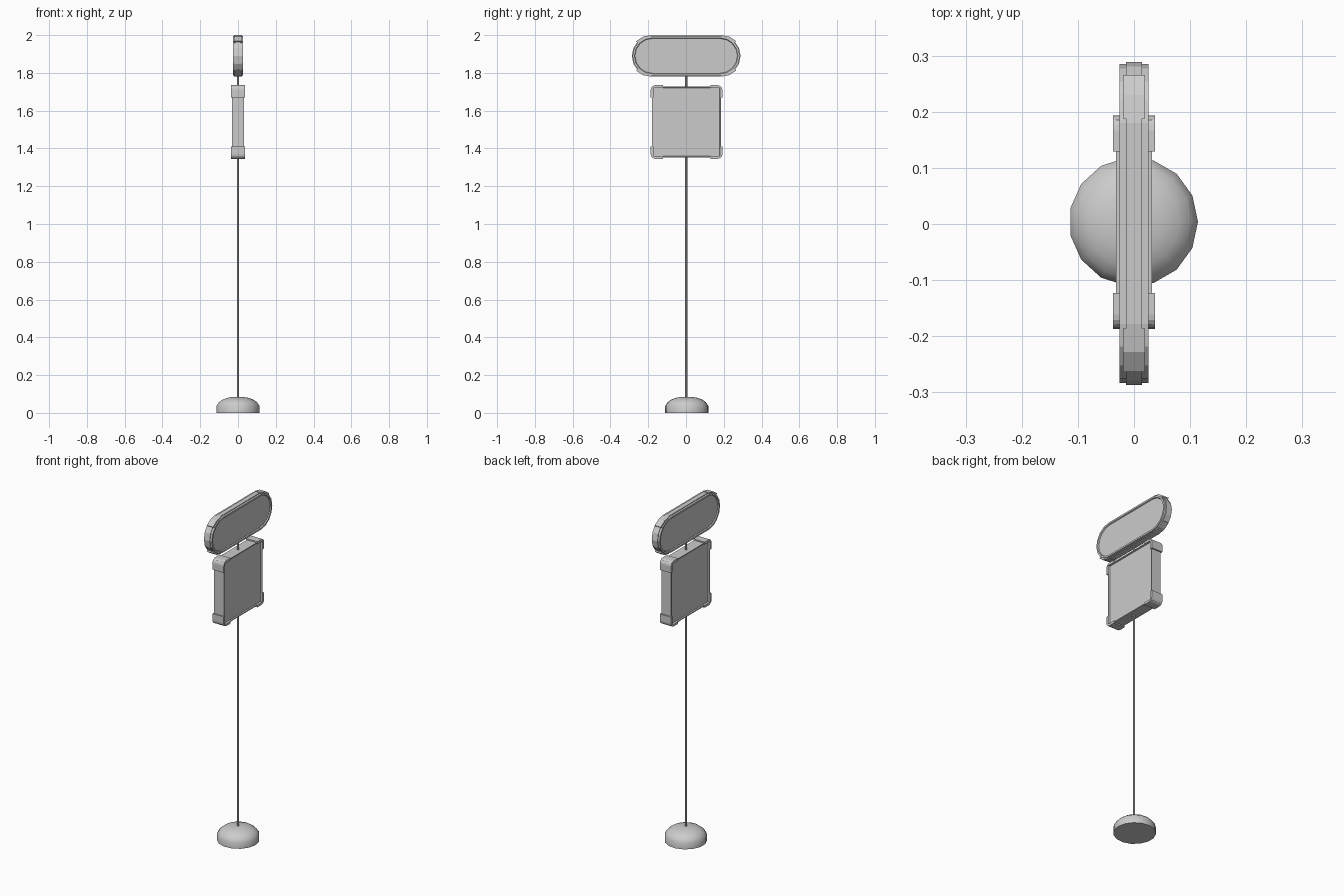
import bpy, bmesh, math

if "Cube" in bpy.data.objects:
    bpy.data.objects.remove(bpy.data.objects["Cube"])

def finish(name, bm, smooth=False):
    bmesh.ops.recalc_face_normals(bm, faces=bm.faces)
    me = bpy.data.meshes.new(name)
    bm.to_mesh(me)
    bm.free()
    ob = bpy.data.objects.new(name, me)
    bpy.context.collection.objects.link(ob)
    if smooth:
        bpy.context.view_layer.objects.active = ob
        ob.select_set(True)
        bpy.ops.object.shade_smooth_by_angle(angle=math.radians(40))
        ob.select_set(False)
    return ob

def slab(name, pts, half, rim=0, recess=0):
    """Extrude a y-z outline to x = +-half, optionally with a recessed panel on both sides."""
    bm = bmesh.new()
    a = [bm.verts.new((-half, y, z)) for y, z in pts]
    b = [bm.verts.new((half, y, z)) for y, z in pts]
    caps = [bm.faces.new(a), bm.faces.new(b[::-1])]
    n = len(pts)
    for i in range(n):
        j = (i + 1) % n
        bm.faces.new((a[i], a[j], b[j], b[i]))
    bmesh.ops.recalc_face_normals(bm, faces=bm.faces)
    if rim:
        bmesh.ops.inset_region(bm, faces=caps, thickness=rim)
        bmesh.ops.inset_region(bm, faces=caps, thickness=0.003, depth=-recess)
    return finish(name, bm)

def arc(cy, cz, r, a0, a1, n):
    return [(cy + r * math.cos(math.radians(a0 + (a1 - a0) * i / n)),
             cz + r * math.sin(math.radians(a0 + (a1 - a0) * i / n))) for i in range(n + 1)]

# Weighted base: 15-sided dome
SIDES, CX, CY = 15, -0.001, 0.004
bm = bmesh.new()
rings = []
for r, z in [(0.115, 0), (0.115, 0.037), (0.102, 0.056), (0.082, 0.071), (0.055, 0.080), (0.025, 0.085)]:
    rings.append([bm.verts.new((CX + r * math.cos(math.tau * i / SIDES),
                                CY + r * math.sin(math.tau * i / SIDES), z)) for i in range(SIDES)])
for lo, hi in zip(rings, rings[1:]):
    for i in range(SIDES):
        j = (i + 1) % SIDES
        bm.faces.new((lo[i], lo[j], hi[j], hi[i]))
bm.faces.new(rings[0][::-1])
bm.faces.new(rings[-1])
finish("base", bm, True)

# Pole
bm = bmesh.new()
bmesh.ops.create_cone(bm, cap_ends=True, segments=8, radius1=0.006, radius2=0.006, depth=1.75)
bmesh.ops.translate(bm, verts=bm.verts, vec=(0, 0.001, 0.925))
finish("pole", bm, True)

# Square sign with recessed faces
SY, SZ, HW, HH = 0.003, 1.54, 0.182, 0.188
slab("square_sign", [(SY - HW, SZ - HH), (SY + HW, SZ - HH), (SY + HW, SZ + HH), (SY - HW, SZ + HH)],
     0.032, 0.008, 0.007)

# Rounded corner guards
OW, OH, R, T, L = 0.190, 0.195, 0.026, 0.014, 0.064
guard = [(OW, OH - L)] + arc(OW - R, OH - R, R, 0, 90, 4) + [
    (OW - L, OH), (OW - L, OH - T), (OW - T, OH - T), (OW - T, OH - L)]
for sy in (-1, 1):
    for sz in (-1, 1):
        slab("corner_guard", [(SY + sy * y, SZ + sz * z) for y, z in guard], 0.037)

# Pill-shaped top sign: framed body, raised middle band, end bands
TY, TZ, HS = 0.001, 1.89, 0.179
def pill(r):
    return arc(TY + HS, TZ, r, -90, 90, 8) + arc(TY - HS, TZ, r, 90, 270, 8)
slab("top_sign", pill(0.105), 0.026, 0.010, 0.006)
slab("top_sign_band", pill(0.109), 0.014)
for s in (-1, 1):
    for v in (-1, 1):
        outline = arc(HS + 0.008, 0, 0.110, 90, 45, 2) + arc(HS + 0.008, 0, 0.096, 45, 90, 2)
        slab("end_band", [(TY + s * y, TZ + v * z) for y, z in outline], 0.020)
